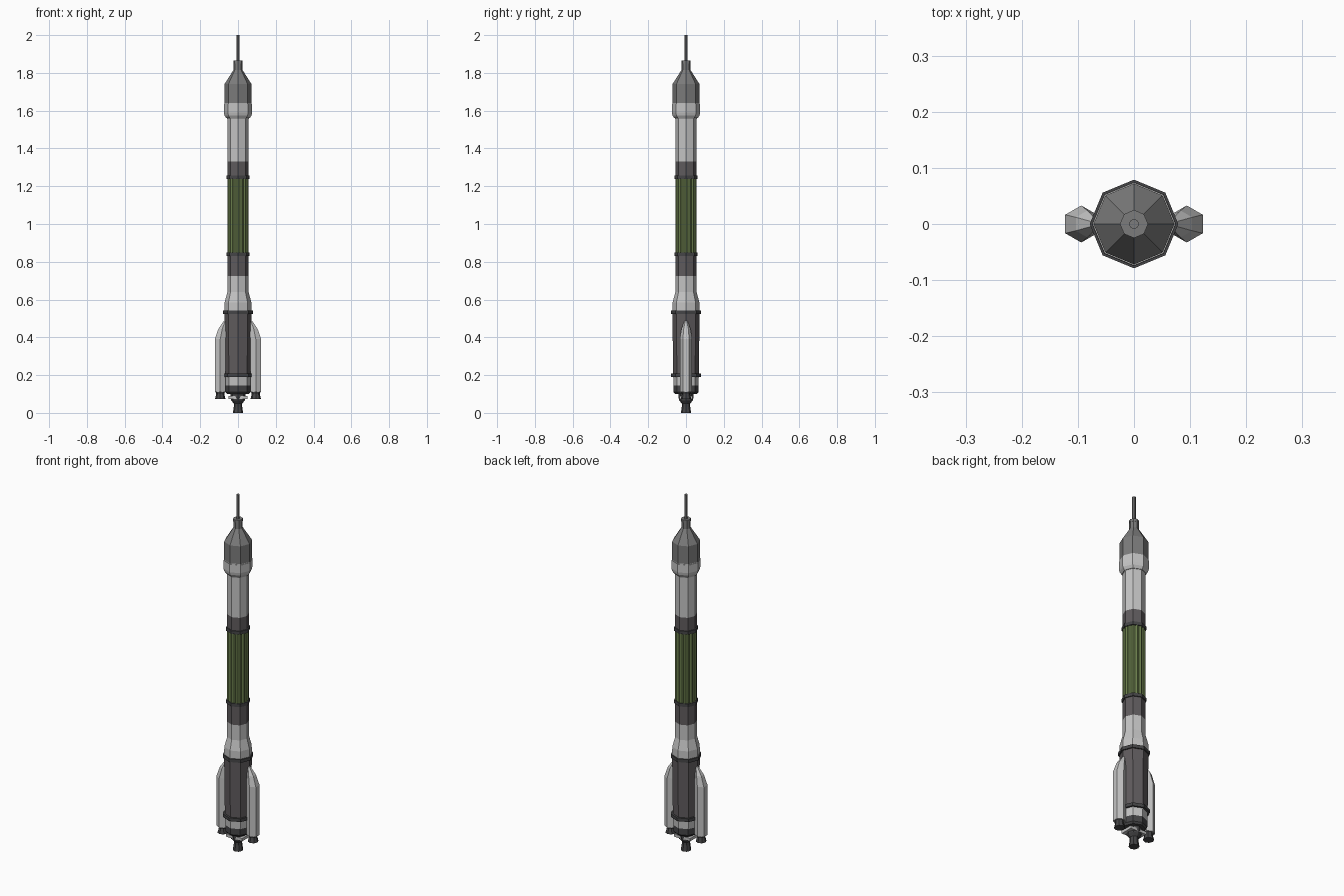
import bpy, bmesh, math

if "Cube" in bpy.data.objects:
    bpy.data.objects.remove(bpy.data.objects["Cube"])

def mat(name, r, g, b):
    m = bpy.data.materials.new(name)
    m.diffuse_color = (r, g, b, 1)
    m.use_nodes = True
    m.node_tree.nodes["Principled BSDF"].inputs["Base Color"].default_value = m.diffuse_color
    return m

LIGHT = mat("light_grey", 0.55, 0.55, 0.55)
DARK = mat("dark_grey", 0.115, 0.105, 0.11)
MID = mat("mid_grey", 0.2, 0.2, 0.2)
BLACK = mat("charcoal", 0.06, 0.06, 0.063)
GREEN = mat("olive_green", 0.14, 0.2, 0.07)

def loft(name, rows, sides, mats, phase=0.0, ribs=1.0):
    """Stack rings of (z, radius, centre_x, material index of the band above)."""
    bm = bmesh.new()
    rings = []
    for z, r, cx, _ in rows:
        ring = []
        for i in range(sides):
            a = phase + math.tau * i / sides
            k = r * (ribs if i % 2 else 1.0)
            ring.append(bm.verts.new((cx + k * math.cos(a), k * math.sin(a), z)))
        rings.append(ring)
    for lo, hi, row in zip(rings, rings[1:], rows):
        for i in range(sides):
            j = (i + 1) % sides
            bm.faces.new((lo[i], lo[j], hi[j], hi[i])).material_index = row[3]
    bm.faces.new(rings[0][::-1]).material_index = rows[0][3]
    bm.faces.new(rings[-1]).material_index = rows[-1][3]
    me = bpy.data.meshes.new(name)
    bm.to_mesh(me)
    bm.free()
    for m in mats:
        me.materials.append(m)
    ob = bpy.data.objects.new(name, me)
    bpy.context.collection.objects.link(ob)
    return ob

def turned(name, profile, mats, sides=8):
    return loft(name, [(z, r, 0, m) for z, r, m in profile], sides, mats)

# lower stage: base, light band, dark tank, light shoulder, dark collar
turned("lower_stage", [
    (0.10, 0.058, 2), (0.11, 0.066, 2), (0.145, 0.066, 0), (0.20, 0.068, 1),
    (0.535, 0.072, 0), (0.585, 0.071, 0), (0.64, 0.056, 0), (0.725, 0.056, 1),
    (0.845, 0.056, 1)], [LIGHT, DARK, BLACK])

# ribbed green middle stage
loft("ribbed_tank", [(0.84, 0.056, 0, 0), (1.245, 0.056, 0, 0)], 32, [GREEN], 0, 0.9)

# upper stage with payload fairing
turned("upper_stage", [
    (1.24, 0.056, 1), (1.33, 0.056, 0), (1.555, 0.056, 0), (1.585, 0.071, 0),
    (1.64, 0.072, 2), (1.74, 0.072, 2), (1.815, 0.024, 2), (1.862, 0.024, 2)],
    [LIGHT, DARK, MID])
turned("fairing_ring", [(1.56, 0.062, 0), (1.575, 0.072, 0), (1.59, 0.075, 0), (1.635, 0.074, 0)], [LIGHT])

# nose tower
turned("tower_collar", [(1.85, 0.025, 0), (1.865, 0.025, 0)], [MID])
turned("tower_spike", [(1.86, 0.009, 0), (2.0, 0.009, 0)], [MID])

# joint rings
for i, (z, r) in enumerate([(0.2, 0.079), (0.533, 0.079), (0.839, 0.062), (1.247, 0.062)]):
    turned(f"joint_ring_{i + 1}", [(z - 0.009, r, 0), (z + 0.009, r, 0)], [BLACK])

# main engine
turned("main_engine", [
    (0.0, 0.027, 0), (0.035, 0.022, 0), (0.05, 0.022, 0), (0.065, 0.036, 0),
    (0.085, 0.04, 0), (0.105, 0.04, 0)], [BLACK])
bpy.ops.mesh.primitive_cube_add(size=1, location=(0, 0, 0.081))
bar = bpy.context.object
bar.name = "steering_jet_bar"
bar.scale = (0.1, 0.07, 0.016)
bar.data.materials.append(LIGHT)

# side boosters and their engines
for side, s in (("left", -1), ("right", 1)):
    loft(f"{side}_booster", [
        (0.11, 0.033, s * 0.094, 0), (0.39, 0.033, s * 0.094, 0),
        (0.445, 0.024, s * 0.083, 0), (0.487, 0.008, s * 0.068, 0)],
        6, [LIGHT], math.pi / 2)
    loft(f"{side}_booster_engine", [
        (0.073, 0.028, s * 0.094, 0), (0.1, 0.021, s * 0.094, 0),
        (0.115, 0.026, s * 0.094, 0)], 8, [BLACK])
